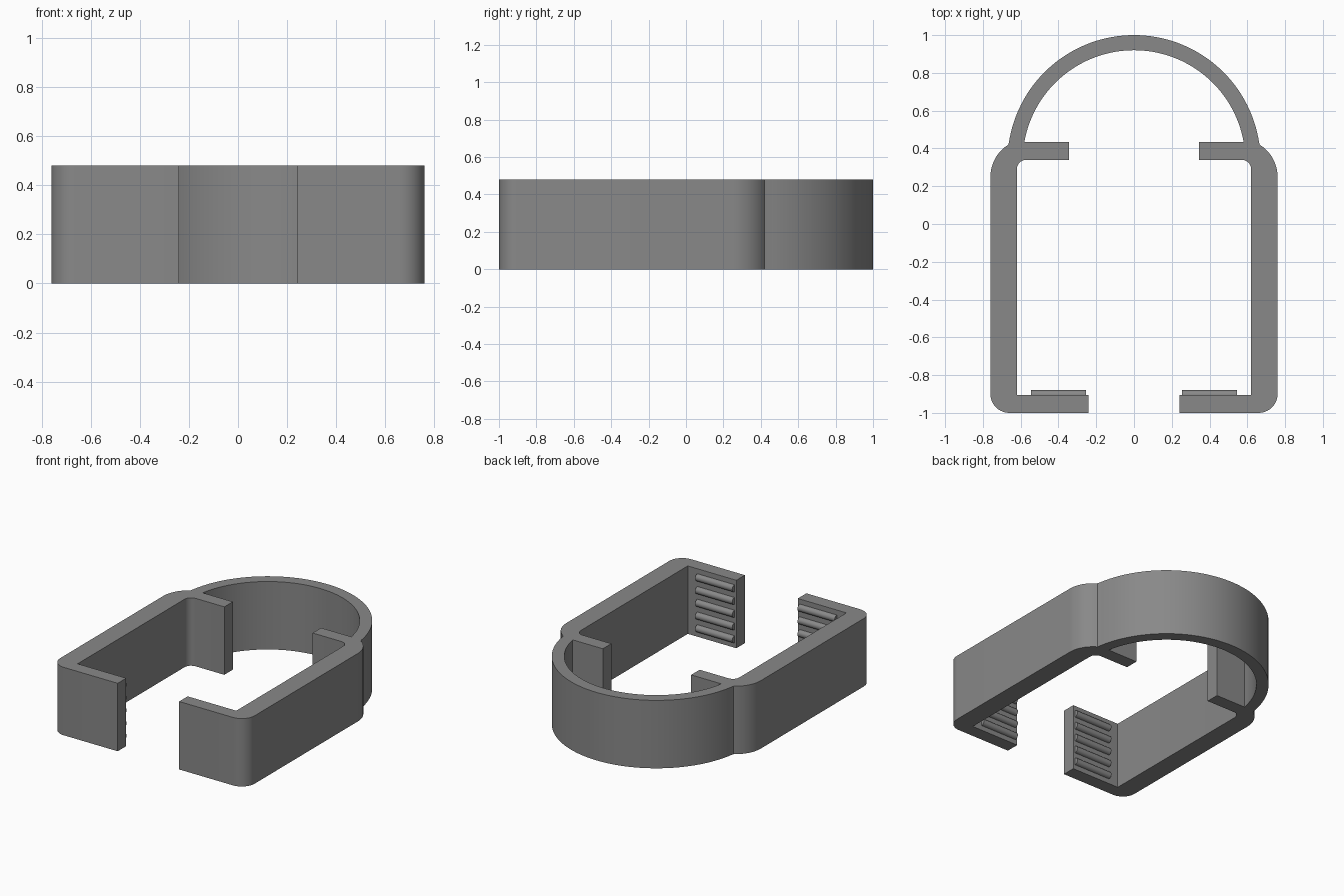
import bpy, bmesh, math
from mathutils import Matrix

if "Cube" in bpy.data.objects:
    bpy.data.objects.remove(bpy.data.objects["Cube"])

H = 0.48
grey = bpy.data.materials.new("mid grey")
grey.diffuse_color = (0.25, 0.25, 0.25, 1)
grey.use_nodes = True
grey.node_tree.nodes["Principled BSDF"].inputs["Base Color"].default_value = grey.diffuse_color


def arc(cx, cy, r, a0, a1, n):
    return [(cx + r * math.cos(math.radians(a0 + (a1 - a0) * i / n)),
             cy + r * math.sin(math.radians(a0 + (a1 - a0) * i / n))) for i in range(n + 1)]


def finish(bm, name):
    bmesh.ops.recalc_face_normals(bm, faces=bm.faces)
    mesh = bpy.data.meshes.new(name)
    bm.to_mesh(mesh)
    bm.free()
    mesh.materials.append(grey)
    ob = bpy.data.objects.new(name, mesh)
    bpy.context.collection.objects.link(ob)
    bpy.ops.object.select_all(action='DESELECT')
    ob.select_set(True)
    bpy.context.view_layer.objects.active = ob
    bpy.ops.object.shade_smooth_by_angle(angle=math.radians(30))


# Clip body: right half of the outline, from outer top of the bow to its inner top
half = arc(0, 0.33, 0.67, 90, 9, 32)              # outer bow
half += arc(0.56, 0.25, 0.2, 58, 0, 10)           # shoulder
half += arc(0.66, -0.9, 0.1, 0, -90, 10)          # outer front corner
half += [(0.24, -1), (0.24, -0.905), (0.62, -0.905)]  # front jaw
half += arc(0.57, 0.29, 0.05, 0, 90, 6)           # inner rear corner
half += [(0.345, 0.34), (0.345, 0.435)]           # inward tab
half += arc(0, 0.33, 0.59, 10.25, 90, 32)         # inner bow
outline = half + [(-x, y) for x, y in reversed(half[1:-1])]

bm = bmesh.new()
base = bm.faces.new([bm.verts.new((x, y, 0)) for x, y in outline])
top = bmesh.ops.extrude_face_region(bm, geom=[base])
bmesh.ops.translate(bm, vec=(0, 0, H), verts=[v for v in top["geom"] if isinstance(v, bmesh.types.BMVert)])
finish(bm, "clip_body")

# Round grip ribs on the inner faces of the two jaws
for side, sx in (("right", 1), ("left", -1)):
    bm = bmesh.new()
    for i in range(5):
        place = Matrix.Translation((sx * 0.4, -0.905, 0.06 + 0.09 * i)) @ Matrix.Rotation(math.pi / 2, 4, 'Y')
        bmesh.ops.create_cone(bm, cap_ends=True, segments=24, radius1=0.025, radius2=0.025,
                              depth=0.29, matrix=place)
    finish(bm, side + "_grip_ribs")
